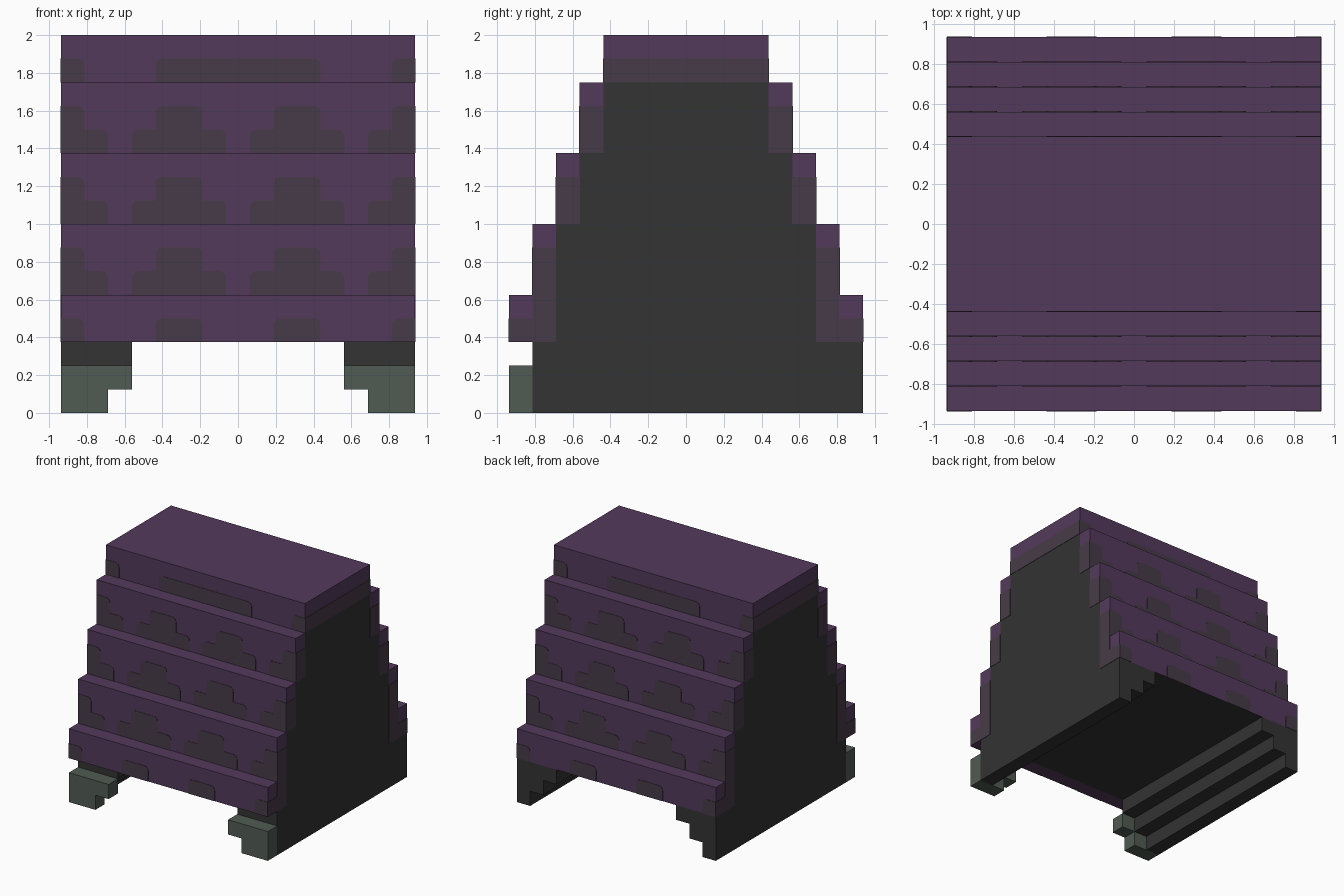
import bpy, bmesh, math
from mathutils import Vector

cube = bpy.data.objects.get("Cube")
if cube:
    bpy.data.objects.remove(cube, do_unlink=True)


def material(name, rgb):
    lin = [((c / 255 + 0.055) / 1.055) ** 2.4 for c in rgb] + [1.0]
    m = bpy.data.materials.new(name)
    m.use_nodes = True
    m.diffuse_color = lin
    m.node_tree.nodes["Principled BSDF"].inputs["Base Color"].default_value = lin
    return m


PURPLE = material("roof purple", (83, 58, 91))
DIM = material("faded purple", (71, 59, 72))
DARK = material("dark grey", (51, 51, 51))
GREEN = material("grey green", (81, 91, 83))

W = 0.9375      # half width
S = 0.125       # one step
T = 0.003       # thickness of painted plates


def prism(name, pts, axis, a, b, mats):
    """Extrude a 2D outline (other axis, z) along x or y from a to b."""
    bm = bmesh.new()
    to3d = (lambda u, z: (a, u, z)) if axis == "x" else (lambda u, z: (u, a, z))
    face = bm.faces.new([bm.verts.new(to3d(*p)) for p in pts])
    ext = bmesh.ops.extrude_face_region(bm, geom=[face])
    offset = Vector((b - a, 0, 0)) if axis == "x" else Vector((0, b - a, 0))
    bmesh.ops.translate(bm, vec=offset,
                        verts=[v for v in ext["geom"] if isinstance(v, bmesh.types.BMVert)])
    bmesh.ops.recalc_face_normals(bm, faces=bm.faces)
    me = bpy.data.meshes.new(name)
    bm.to_mesh(me)
    bm.free()
    for m in mats:
        me.materials.append(m)
    ob = bpy.data.objects.new(name, me)
    bpy.context.collection.objects.link(ob)
    return ob


def rect(u0, u1, z0, z1):
    return [(u0, z0), (u1, z0), (u1, z1), (u0, z1)]


def rounded(pts, floor, r=0.035):
    """Round the convex corners that lie above the floor and inside the wall ends."""
    out = []
    for i, p in enumerate(pts):
        p = Vector(p)
        d0 = (Vector(pts[i - 1]) - p).normalized()
        d1 = (Vector(pts[(i + 1) % len(pts)]) - p).normalized()
        convex = d0.x * d1.y - d0.y * d1.x < 0
        if convex and p.y > floor + 0.01 and abs(p.x) < W - 0.01:
            c = p + (d0 + d1) * r
            for k in range(4):
                t = k * math.pi / 6
                out.append(tuple(c - d1 * r * math.cos(t) - d0 * r * math.sin(t)))
        else:
            out.append(tuple(p))
    return out


# Gable core between the roof layers
half = [(0.6875, 0.375), (0.6875, 1.0), (0.5625, 1.0), (0.5625, 1.375),
        (0.4375, 1.375), (0.4375, 1.75)]
prism("body", half + [(-y, z) for y, z in reversed(half)], "x", -W, W, [DARK])

# Stepped roof: inner y, outer y, bottom, top, top of the faded band
prism("roof_cap", rect(-0.4375, 0.4375, 1.75, 2.0), "x", -W, W, [PURPLE])
layers = [(0.4375, 0.5625, 1.375, 1.75, 1.625),
          (0.5625, 0.6875, 1.0, 1.375, 1.25),
          (0.6875, 0.8125, 0.375, 1.0, 0.875),
          (0.8125, 0.9375, 0.375, 0.625, 0.5)]
for n, (y0, y1, z0, z1, zb) in enumerate(layers, 1):
    for side, s in (("front", -1), ("back", 1)):
        ob = prism(f"roof_step_{side}_{n}", rect(s * y0, s * y1, z0, z1), "x", -W, W,
                   [PURPLE, DARK])
        # dark ceiling everywhere except under the front eave
        for f in ob.data.polygons:
            if f.normal.z < -0.5 and z0 < 0.4 and f.center.y > -0.82:
                f.material_index = 1
        for end, e in (("left", 1), ("right", -1)):
            prism(f"end_band_{side}_{end}_{n}", rect(s * y0, s * y1, z0, zb), "x",
                  e * W, e * (W + T), [DIM])
for end, e in (("left", 1), ("right", -1)):
    prism(f"cap_end_band_{end}", rect(-0.4375, 0.4375, 1.75, 1.875), "x",
          e * W, e * (W + T), [DIM])


# Faded patches on the roof fronts and backs
def bump(x0, x1, z, steps):
    """Patch of one or two stacked steps; the lower step is wider, clipped at the ends."""
    clip = lambda x: max(-W, min(W, x))
    if steps == 1:
        return rect(x0, x1, z, z + S)
    lo, hi = clip(x0 - S), clip(x1 + S)
    pts = [(lo, z), (hi, z), (hi, z + S), (x1, z + S),
           (x1, z + 2 * S), (x0, z + 2 * S), (x0, z + S), (lo, z + S)]
    return [p for i, p in enumerate(pts)
            if not (abs(p[0]) == W and abs(p[1] - z - S) < 1e-6)]


ends = [(-W, -W + S), (W - S, W)]
pairs = ends + [(-0.4375, -0.1875), (0.1875, 0.4375)]
rows = [(0.4375, 1.75, 1, ends + [(-0.4375, 0.4375)]),
        (0.5625, 1.375, 2, pairs), (0.6875, 1.0, 2, pairs),
        (0.8125, 0.625, 2, pairs), (0.9375, 0.375, 1, pairs)]
for r, (y, z, steps, spans) in enumerate(rows, 1):
    for side, s in (("front", -1), ("back", 1)):
        for k, (x0, x1) in enumerate(spans, 1):
            prism(f"patch_{side}_{r}_{k}", rounded(bump(x0, x1, z, steps), z), "y",
                  s * y, s * (y + T), [DIM])

# Stepped legs along both sides, with wider feet at the front
leg = [(W, 0), (W, 0.375), (W - 3 * S, 0.375), (W - 3 * S, 0.25), (W - 2 * S, 0.25),
       (W - 2 * S, S), (W - S, S), (W - S, 0)]
foot = [(W, 0), (W, 0.25), (W - 3 * S, 0.25), (W - 3 * S, S), (W - 2 * S, S), (W - 2 * S, 0)]
for end, e in (("left", 1), ("right", -1)):
    prism(f"leg_{end}", [(e * x, z) for x, z in leg], "y", -0.8125, W, [DARK])
    prism(f"front_foot_{end}", [(e * x, z) for x, z in foot], "y", -W, -0.8125, [GREEN])
